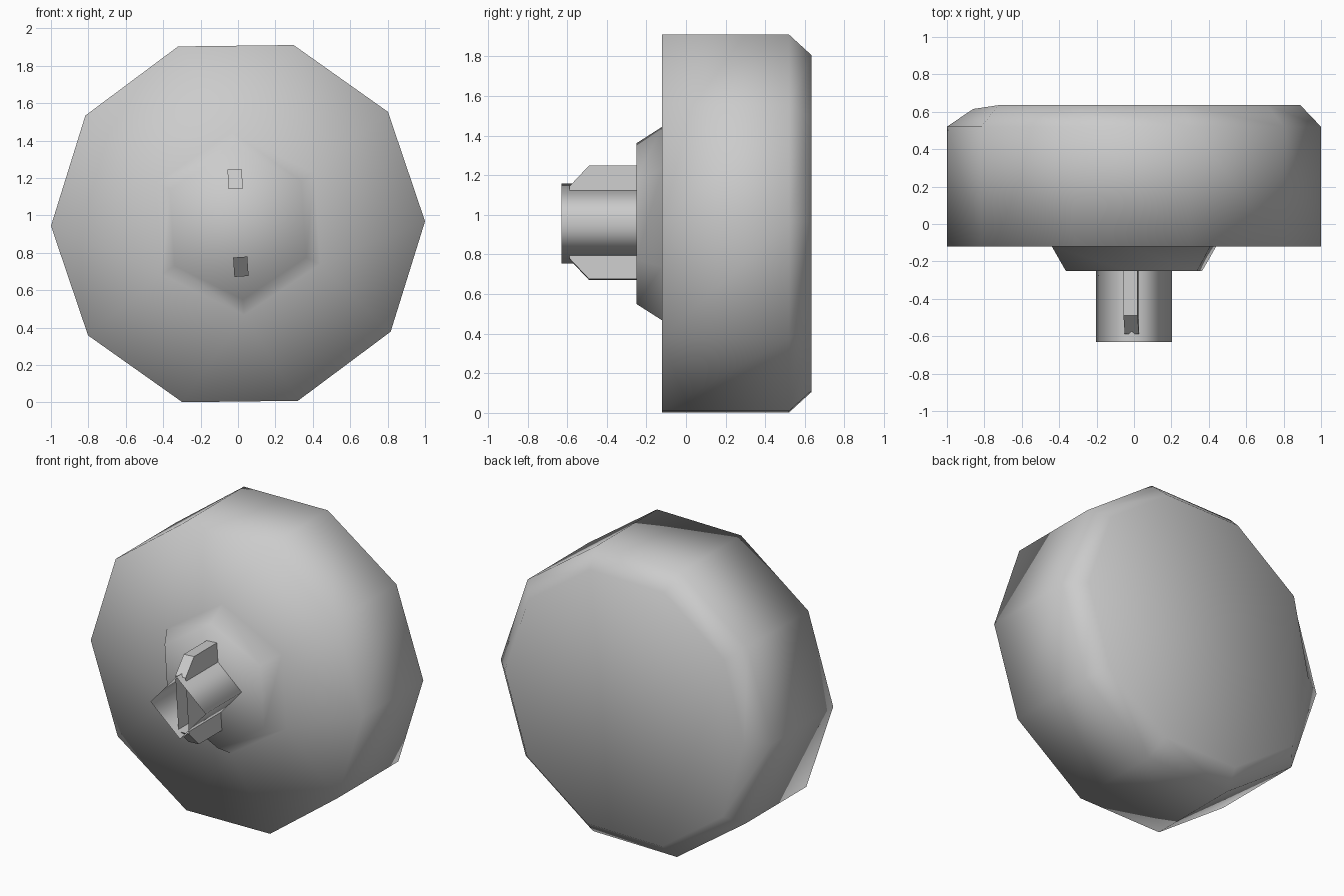
import bpy, bmesh
from math import cos, sin, radians, tau
from mathutils import Matrix, Vector

cube = bpy.data.objects.get("Cube")
if cube:
    bpy.data.objects.remove(cube, do_unlink=True)

CENTRE_Z = 0.956
TWIST = 3.7   # degrees the stem is turned about its axis

grey = bpy.data.materials.new("plain grey")
grey.use_nodes = True
grey.diffuse_color = (0.6, 0.6, 0.6, 1)
grey.node_tree.nodes["Principled BSDF"].inputs["Base Color"].default_value = (0.6, 0.6, 0.6, 1)


def ring(bm, sides, radius, y, turn):
    """Vertices of a regular polygon around the y axis."""
    return [bm.verts.new((radius * cos(radians(turn) + tau * i / sides), y,
                          CENTRE_Z + radius * sin(radians(turn) + tau * i / sides)))
            for i in range(sides)]


def walls(bm, a, b):
    """Quads between two rings of equal size, a in front of b."""
    n = len(a)
    for i in range(n):
        j = (i + 1) % n
        bm.faces.new((a[i], b[i], b[j], a[j]))


def loop_edges(bm, verts):
    n = len(verts)
    return [bm.edges.get((verts[i], verts[(i + 1) % n])) for i in range(n)]


def finish(bm, name, smooth):
    for f in bm.faces:
        f.smooth = smooth
    mesh = bpy.data.meshes.new(name)
    bm.to_mesh(mesh)
    bm.free()
    mesh.materials.append(grey)
    obj = bpy.data.objects.new(name, mesh)
    bpy.context.collection.objects.link(obj)
    return obj


# Knob body: ten-sided drum with chamfered back and six-sided collar in front
bm = bmesh.new()
rim = ring(bm, 10, 1.0, -0.12, 0.7)
shoulder = ring(bm, 10, 1.0, 0.52, 0.7)
back = ring(bm, 10, 0.89, 0.635, 0.7)
back[5].co += Vector((0.03, -0.02, 0))   # slightly sunken back corner
walls(bm, rim, shoulder)
walls(bm, shoulder, back)
bm.faces.new((back[4], back[5], back[6]))
bm.faces.new(back[:5] + back[6:])
collar_base = ring(bm, 6, 0.49, -0.12, 30 + TWIST)
collar_front = ring(bm, 6, 0.407, -0.25, 30 + TWIST)
walls(bm, collar_front, collar_base)
bm.faces.new(collar_front)
bmesh.ops.bridge_loops(bm, edges=loop_edges(bm, rim) + loop_edges(bm, collar_base))
bmesh.ops.recalc_face_normals(bm, faces=bm.faces)
finish(bm, "knob_body", True)

# Stem: open four-sided sleeve
bm = bmesh.new()
walls(bm, ring(bm, 4, 0.203, -0.63, TWIST), ring(bm, 4, 0.203, -0.25, TWIST))
bmesh.ops.recalc_face_normals(bm, faces=bm.faces)
finish(bm, "stem_sleeve", True)

# Key: flat hollow plate through the stem, open at its front edge
outline = [(-0.25, 0.287), (-0.49, 0.287), (-0.588, 0.183),
           (-0.588, -0.183), (-0.49, -0.287), (-0.25, -0.287)]
bm = bmesh.new()
left, right = ([bm.verts.new((x, y, z)) for y, z in outline] for x in (0.038, -0.038))
bm.faces.new(left)
bm.faces.new(right[::-1])
for i in (0, 1, 3, 4):
    bm.faces.new((left[i], right[i], right[i + 1], left[i + 1]))
bmesh.ops.recalc_face_normals(bm, faces=bm.faces)
bm.transform(Matrix.Translation((0, 0, CENTRE_Z + 0.004)) @ Matrix.Rotation(radians(-TWIST), 4, 'Y'))
finish(bm, "stem_key", False)
